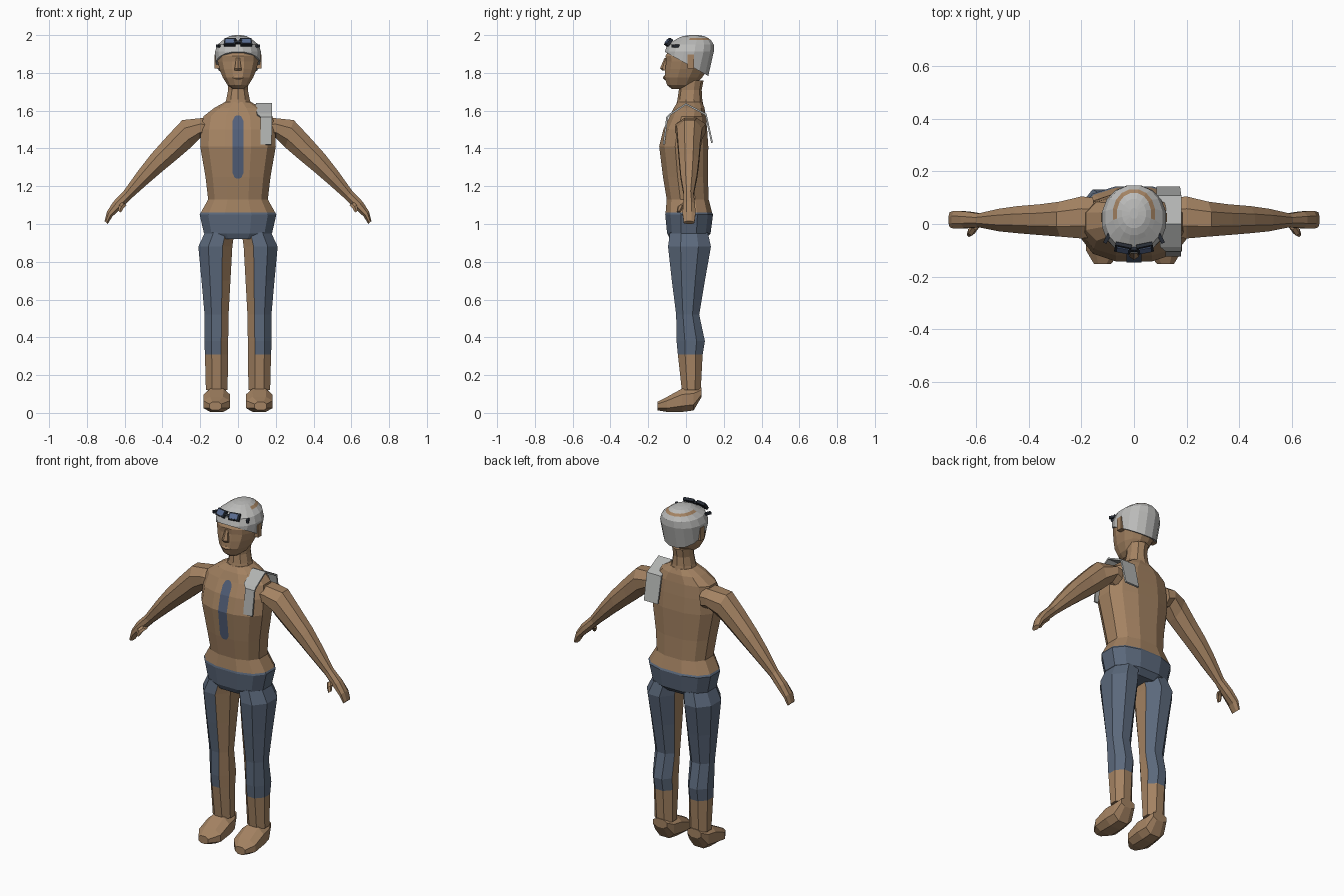
import bpy, bmesh, math
from mathutils import Vector, Matrix
from mathutils.bvhtree import BVHTree

old = bpy.data.objects.get("Cube")
if old:
    bpy.data.objects.remove(old, do_unlink=True)


def material(name, rgb):
    m = bpy.data.materials.new(name)
    m.use_nodes = True
    m.diffuse_color = (*rgb, 1)
    for node in m.node_tree.nodes:
        if node.type == 'BSDF_PRINCIPLED':
            node.inputs["Base Color"].default_value = (*rgb, 1)
    return m


SKIN = material("skin", (.37, .225, .122))
CLOTH = material("blue cloth", (.105, .14, .2))
STRIPE = material("chest blue", (.085, .115, .19))
CAP = material("cap grey", (.5, .5, .49))
PAD = material("pad grey", (.44, .45, .44))
DARK = material("goggle frame", (.02, .025, .035))
LENS = material("goggle lens", (.1, .15, .28))


def finish(name, bm, mats, rule=None, fix=True):
    if fix:
        bmesh.ops.recalc_face_normals(bm, faces=bm.faces)
    bm.normal_update()
    if rule:
        for f in bm.faces:
            f.material_index = rule(f.normal, f.calc_center_median())
    me = bpy.data.meshes.new(name)
    bm.to_mesh(me)
    bm.free()
    for m in mats:
        me.materials.append(m)
    ob = bpy.data.objects.new(name, me)
    bpy.context.scene.collection.objects.link(ob)
    return ob


def loft(name, rings, mats, n=8, e=1.0, rule=None, adjust=None):
    """Skin rings given as (centre, half axis u, half axis v)."""
    bm = bmesh.new()
    fit = math.cos(math.pi / n) ** e
    rows = []
    for c, u, v in rings:
        row = []
        for k in range(n):
            a = (k + .5) * math.tau / n
            p = [math.copysign(abs(t) ** e, t) / fit for t in (math.cos(a), math.sin(a))]
            row.append(bm.verts.new(Vector(c) + Vector(u) * p[0] + Vector(v) * p[1]))
        rows.append(row)
    if adjust:
        adjust(rows)
    for a, b in zip(rows, rows[1:]):
        for k in range(n):
            j = (k + 1) % n
            bm.faces.new((a[k], a[j], b[j], b[k]))
    bm.faces.new(rows[0])
    bm.faces.new(rows[-1])
    return finish(name, bm, mats, rule)


def level(z, x0, x1, y0, y1):
    return ((x0 + x1) / 2, (y0 + y1) / 2, z), ((x1 - x0) / 2, 0, 0), (0, (y1 - y0) / 2, 0)


def upright(rows):
    return [level(z, -h, h, f, b) for z, h, f, b in rows]


def box(name, size, loc, mat, rot=(0, 0, 0)):
    bm = bmesh.new()
    bmesh.ops.create_cube(bm, size=1, matrix=Matrix.Diagonal((*size, 1)))
    ob = finish(name, bm, [mat])
    ob.location, ob.rotation_euler = loc, rot
    return ob


# Torso with the top of the leggings
torso = loft("torso", upright([
    (.92, .14, -.085, .1), (.95, .18, -.1, .13), (1.05, .203, -.11, .143),
    (1.06, .197, -.108, .138), (1.13, .158, -.102, .12), (1.25, .172, -.122, .116),
    (1.41, .2, -.142, .118), (1.5, .196, -.12, .112), (1.57, .183, -.085, .105),
    (1.615, .125, -.065, .098), (1.645, .07, -.045, .085)]),
    [SKIN, CLOTH], n=12, e=.8, rule=lambda nrm, c: int(c.z < 1.058))
loft("neck", upright([(1.62, .075, -.05, .09), (1.66, .062, -.042, .083),
                      (1.71, .052, -.035, .08), (1.76, .055, -.035, .09)]), [SKIN], n=10)

# Chest stripe laid on the torso surface
me = torso.data
tree = BVHTree.FromPolygons([v.co for v in me.vertices], [p.vertices[:] for p in me.polygons])
bm = bmesh.new()
rad, low, high = .028, 1.24, 1.575
last = None
for z in (1.24, 1.247, 1.268, 1.33, 1.41, 1.45, 1.5, 1.547, 1.568, 1.575):
    d = max(low + rad - z, z - high + rad, 0)
    w = max(math.sqrt(max(rad ** 2 - d ** 2, 0)), .008)
    pair = []
    for x in (-w, w):
        hit = tree.ray_cast(Vector((x, -1, z)), Vector((0, 1, 0)))[0]
        pair.append(bm.verts.new((x, hit.y - .004, z)))
    if last:
        bm.faces.new((last[0], last[1], pair[1], pair[0]))
    last = pair
finish("chest_stripe", bm, [STRIPE], fix=False)

# Head and face
loft("head", upright([
    (1.715, .028, -.075, -.01), (1.735, .055, -.1, .05), (1.775, .08, -.113, .085),
    (1.82, .098, -.11, .115), (1.86, .108, -.105, .125), (1.89, .108, -.108, .13),
    (1.94, .09, -.08, .12)]), [SKIN], n=12, e=.9)
loft("nose", [level(1.812, -.02, .02, -.122, -.09), level(1.824, -.018, .018, -.134, -.09),
              level(1.88, -.009, .009, -.112, -.09)], [SKIN], n=6)
loft("lips", [level(1.763, -.015, .015, -.112, -.09), level(1.774, -.03, .03, -.12, -.09),
              level(1.786, -.015, .015, -.114, -.09)], [SKIN], n=6)


# Cap with a sloping rim and a bare arc near the crown
def slope_rim(rows):
    for v in rows[0]:
        v.co.z = 1.905 - .125 * (v.co.y + .1) / .225


def bare_arc(nrm, c):
    return int(1.974 < c.z < 1.984 and c.y > .02)


loft("cap", upright([
    (1.85, .117, -.112, .118), (1.912, .122, -.112, .147), (1.95, .108, -.1, .147),
    (1.973, .08, -.06, .132), (1.984, .064, -.042, .118), (1.995, .045, -.015, .095),
    (2.0, .015, .02, .06)]), [CAP, SKIN], n=16, e=.95, rule=bare_arc, adjust=slope_rim)

# Goggles resting on the cap
tilt = (-.65, 0, 0)
for s, side in ((1, "left"), (-1, "right")):
    box("goggle_frame_" + side, (.062, .016, .042), (s * .042, -.092, 1.962), DARK, (-.65, 0, s * .2))
    box("goggle_lens_" + side, (.046, .009, .028), (s * .043, -.099, 1.966), LENS, (-.65, 0, s * .2))
    box("goggle_clip_" + side, (.014, .04, .014), (s * .102, -.055, 1.942), DARK, (0, 0, s * .5))
box("goggle_bridge", (.03, .014, .012), (0, -.097, 1.962), DARK, tilt)


def slanted(x0, z0, x1, z1, y0, y1):
    """Limb ring from its upper point, its lower point and its depth."""
    return (((x0 + x1) / 2, (y0 + y1) / 2, (z0 + z1) / 2),
            ((x0 - x1) / 2, 0, (z0 - z1) / 2), (0, (y1 - y0) / 2, 0))


def mirrored(rings, s):
    return [tuple(Vector((p[0] * s, p[1], p[2])) for p in r) for r in rings]


arm = [slanted(.15, 1.56, .17, 1.44, -.05, .1), slanted(.2, 1.56, .2, 1.455, -.055, .105),
       slanted(.295, 1.55, .25, 1.405, -.048, .085), slanted(.375, 1.465, .32, 1.345, -.042, .075),
       slanted(.46, 1.37, .405, 1.275, -.035, .068), slanted(.53, 1.28, .475, 1.215, -.028, .058),
       slanted(.605, 1.175, .565, 1.135, -.012, .04), slanted(.66, 1.118, .615, 1.085, -.016, .048),
       slanted(.694, 1.065, .665, 1.04, -.018, .05), slanted(.706, 1.015, .69, 1.0, -.012, .045)]
thumb = [slanted(.615, 1.115, .59, 1.1, -.02, .01), slanted(.63, 1.1, .605, 1.085, -.042, -.012),
         slanted(.635, 1.07, .62, 1.06, -.048, -.03)]
leg = [level(.955, .02, .175, -.085, .115), level(.88, .03, .21, -.095, .132),
       level(.7, .04, .193, -.075, .1), level(.52, .05, .177, -.052, .07),
       level(.38, .052, .178, -.05, .1), level(.308, .053, .175, -.043, .088),
       level(.12, .055, .17, -.022, .078)]
foot = [((.12, -.152, .036), (.032, 0, 0), (0, 0, .022)),
        ((.113, -.1, .045), (.07, 0, 0), (0, 0, .04)),
        ((.112, -.02, .067), (.07, 0, 0), (0, 0, .062)),
        ((.112, .04, .073), (.062, 0, 0), (0, 0, .06)),
        ((.112, .083, .11), (.045, 0, 0), (0, 0, .025))]

# Limbs; leggings leave the front inner side bare
for s, side in ((1, "left"), (-1, "right")):
    def legging(nrm, c, s=s):
        return int(c.z > .308 and not (nrm.x * s < -.3 and nrm.y < .3))

    loft("arm_" + side, mirrored(arm, s), [SKIN])
    loft("thumb_" + side, mirrored(thumb, s), [SKIN], n=6)
    loft("leg_" + side, mirrored(leg, s), [SKIN, CLOTH], rule=legging)
    loft("foot_" + side, mirrored(foot, s), [SKIN], e=.8)
    box("ear_" + side, (.026, .034, .075), (s * .112, .025, 1.86), SKIN)

# Shoulder pad: a folded strip over the left shoulder
bm = bmesh.new()
last = None
for y, z, x0, x1 in ((-.118, 1.42, .12, .178), (-.1, 1.565, .12, .18), (-.085, 1.58, .1, .18),
                     (0, 1.635, .095, .18), (.105, 1.58, .085, .18), (.138, 1.43, .085, .175)):
    pair = [bm.verts.new((x, y, z)) for x in (x0, x1)]
    if last:
        bm.faces.new((last[0], last[1], pair[1], pair[0]))
    last = pair
pad = finish("shoulder_pad", bm, [PAD], fix=False)
mod = pad.modifiers.new("thickness", 'SOLIDIFY')
mod.thickness = .01
mod.offset = 0
